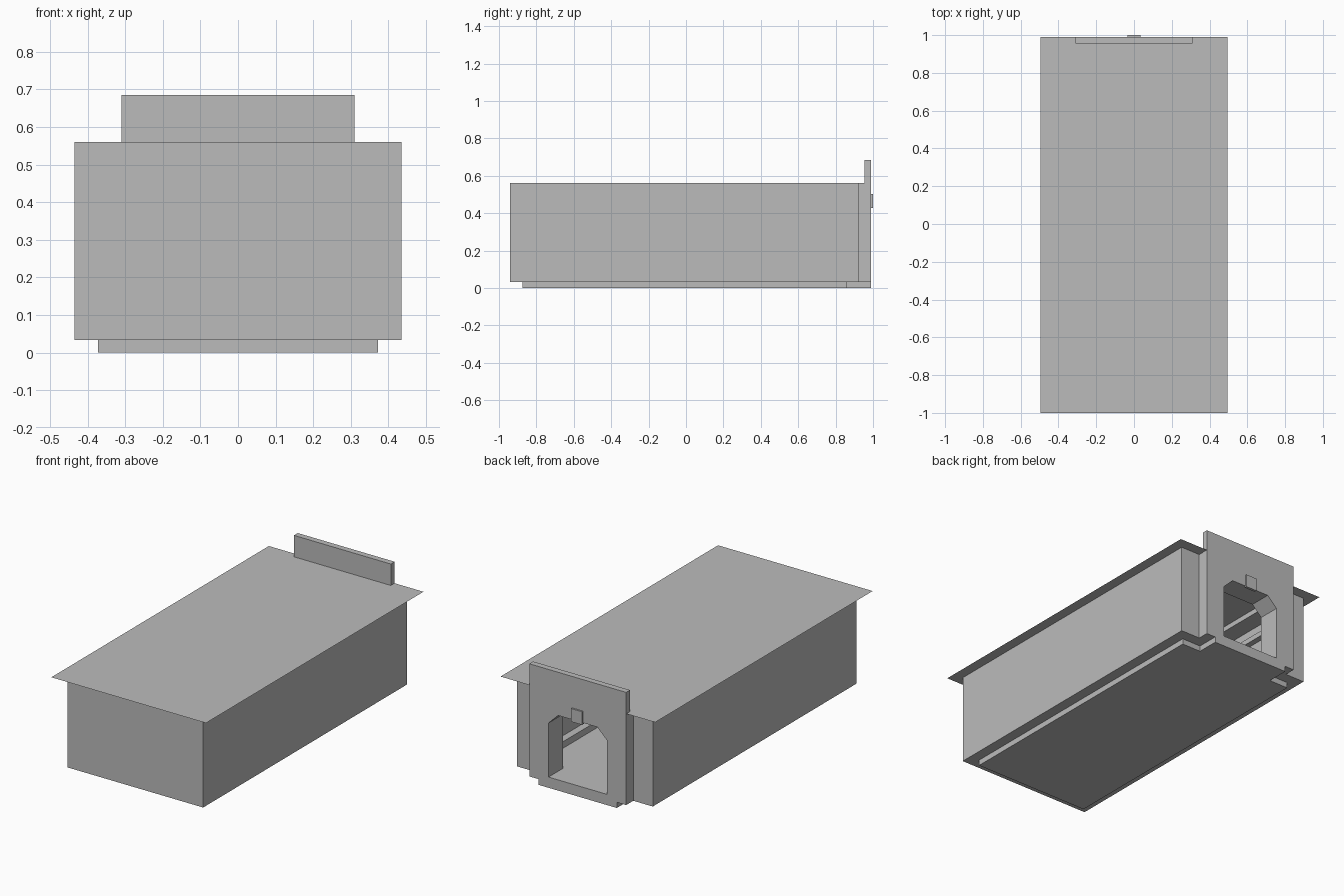
import bpy
import bmesh
from mathutils import Vector

cube = bpy.data.objects.get("Cube")
if cube:
    bpy.data.objects.remove(cube, do_unlink=True)

stone = bpy.data.materials.new("pale_grey_stone")
stone.use_nodes = True
grey = (0.5, 0.5, 0.5, 1)
stone.diffuse_color = grey
stone.node_tree.nodes["Principled BSDF"].inputs["Base Color"].default_value = grey


def prism(name, outline, offset):
    """Extrude a closed 3D outline along an offset."""
    bm = bmesh.new()
    face = bm.faces.new([bm.verts.new(p) for p in outline])
    if any(offset):
        result = bmesh.ops.extrude_face_region(bm, geom=[face], use_keep_orig=True)
        moved = [g for g in result["geom"] if isinstance(g, bmesh.types.BMVert)]
        bmesh.ops.translate(bm, verts=moved, vec=Vector(offset))
        bmesh.ops.recalc_face_normals(bm, faces=bm.faces)
    mesh = bpy.data.meshes.new(name)
    bm.to_mesh(mesh)
    bm.free()
    mesh.materials.append(stone)
    ob = bpy.data.objects.new(name, mesh)
    bpy.context.collection.objects.link(ob)
    return ob


def box(name, x, y, z):
    outline = [(x[0], y[0], z[0]), (x[1], y[0], z[0]),
               (x[1], y[1], z[0]), (x[0], y[1], z[0])]
    return prism(name, outline, (0, 0, z[1] - z[0]))


def cut(target, cutter):
    mod = target.modifiers.new(cutter.name, "BOOLEAN")
    mod.operation = "DIFFERENCE"
    mod.solver = "EXACT"
    mod.object = cutter
    cutter.hide_render = True
    cutter.hide_viewport = True
    cutter.display_type = "WIRE"


# Stepped base with a narrower tongue below the entrance
tongue, wide, back, rear = 0.25, 0.373, 0.86, 0.99
half = [(tongue, rear), (tongue, back), (wide, back), (wide, -0.875)]
plan = half + [(-x, y) for x, y in reversed(half)]
prism("base", [(x, y, 0) for x, y in plan], (0, 0, 0.033))

# Hollow hall
hall = box("hall_walls", (-0.435, 0.435), (-0.94, 0.925), (0.033, 0.56))
cavity = box("hall_cavity", (-0.373, 0.373), (-0.875, 0.86), (0.062, 0.53))

# Entrance wall with a thinner raised parapet
profile = [(0.925, 0.033), (0.99, 0.033), (0.99, 0.685),
           (0.955, 0.685), (0.955, 0.56), (0.925, 0.56)]
facade = prism("entrance_wall", [(-0.31, y, z) for y, z in profile], (0.62, 0, 0))

# Chamfered doorway through the entrance and the hall wall
side = [(0.187, 0.062), (0.187, 0.375), (0.125, 0.435)]
arch = side + [(-x, z) for x, z in reversed(side)]
doorway = prism("doorway_cutter", [(x, 0.8, z) for x, z in arch], (0, 0.3, 0))
cut(hall, cavity)
cut(hall, doorway)
cut(facade, doorway)

# Keystone over the doorway
box("keystone", (-0.035, 0.035), (0.985, 1.0), (0.427, 0.503))

# Flat overhanging roof sheet
prism("roof_sheet", [(-0.495, -1, 0.561), (0.495, -1, 0.561),
                     (0.495, 0.989, 0.561), (-0.495, 0.989, 0.561)], (0, 0, 0))

# Interior mouldings along both long walls
for name, s in (("left", 1), ("right", -1)):
    for part, inner, z in (("plinth", 0.33, (0.06, 0.1)),
                           ("rail", 0.34, (0.4, 0.43)),
                           ("soffit", 0.27, (0.5, 0.535))):
        xs = sorted((s * inner, s * 0.376))
        box(name + "_" + part, xs, (-0.876, 0.8), z)
